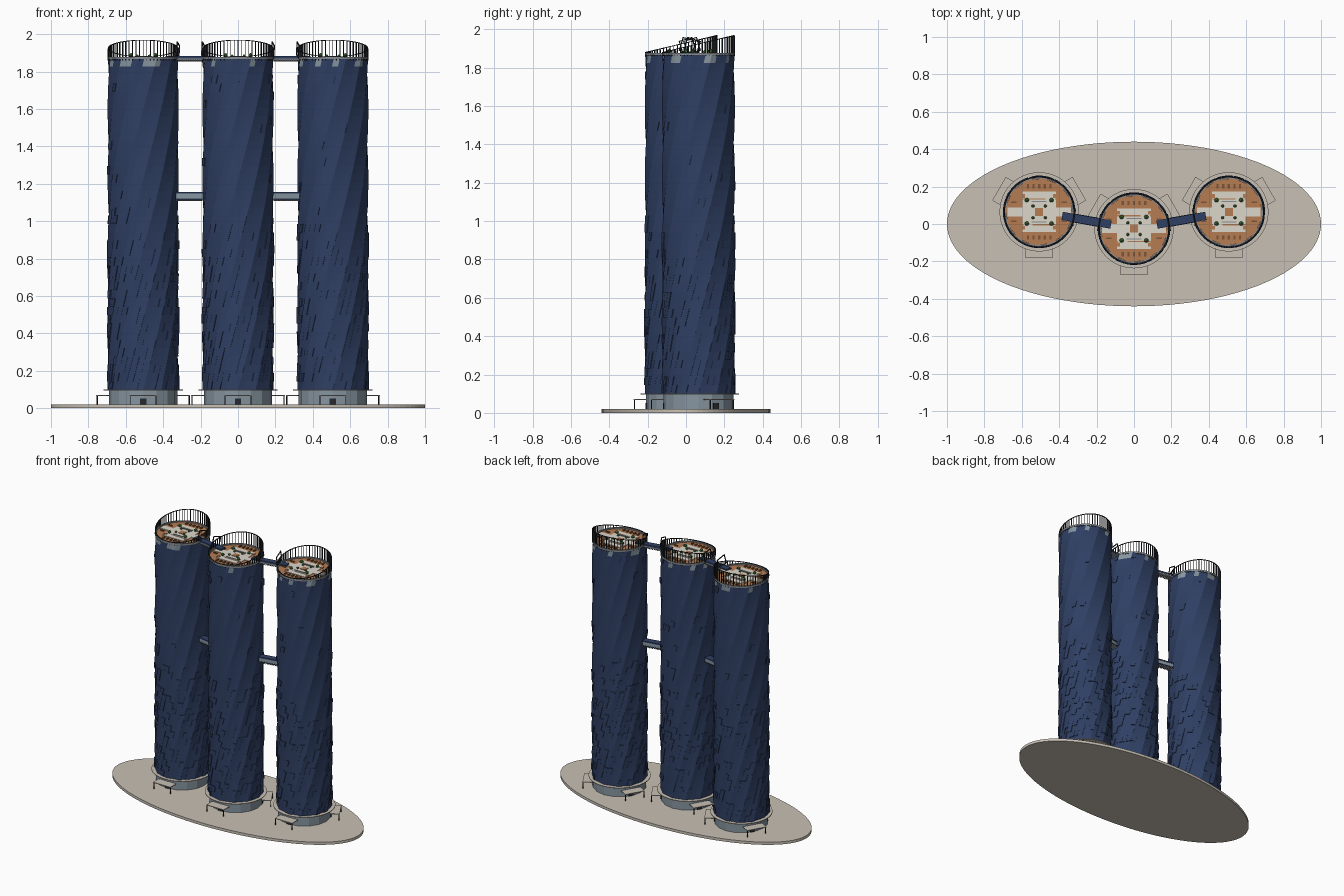
import bpy, bmesh, math, random
from math import pi, sin, cos
from mathutils import Matrix, Vector

if "Cube" in bpy.data.objects:
    bpy.data.objects.remove(bpy.data.objects["Cube"])

random.seed(4)
TOWERS = {"left": (-0.507, 0.065), "middle": (0.0, -0.025), "right": (0.507, 0.065)}
SIDES, R, TWIST = 12, 0.19, 1.4
Z0, Z1 = 0.1, 1.87


def mat(name, r, g, b):
    m = bpy.data.materials.new(name)
    m.diffuse_color = (r, g, b, 1)
    m.use_nodes = True
    m.node_tree.nodes["Principled BSDF"].inputs["Base Color"].default_value = m.diffuse_color
    return m


NAVY = mat("navy glass", 0.028, 0.05, 0.125)
STONE = mat("beige stone", 0.58, 0.53, 0.46)
LOBBY = mat("pale blue grey glass", 0.24, 0.30, 0.35)
METAL = mat("grey metal", 0.25, 0.27, 0.29)
DARK = mat("dark metal", 0.02, 0.022, 0.027)
WOOD = mat("orange wood", 0.46, 0.20, 0.085)
WHITE = mat("off white paving", 0.72, 0.68, 0.60)
GREEN = mat("leaf green", 0.08, 0.24, 0.05)
BROWN = mat("brown bench", 0.20, 0.09, 0.04)


def finish(bm, name, *mats):
    bmesh.ops.recalc_face_normals(bm, faces=bm.faces[:])
    me = bpy.data.meshes.new(name)
    bm.to_mesh(me)
    bm.free()
    for m in mats:
        me.materials.append(m)
    ob = bpy.data.objects.new(name, me)
    bpy.context.collection.objects.link(ob)
    return ob


def box(bm, c, size, frame=Matrix()):
    bmesh.ops.create_cube(bm, size=1, matrix=frame @ Matrix.Translation(c) @ Matrix.Diagonal((*size, 1)))


def disc(bm, r, z0, z1, n, frame=Matrix(), turn=0):
    m = frame @ Matrix.Translation((0, 0, (z0 + z1) / 2)) @ Matrix.Rotation(turn, 4, 'Z')
    bmesh.ops.create_cone(bm, cap_ends=True, segments=n, radius1=r, radius2=r, depth=z1 - z0, matrix=m)


def boxes(name, m, items, frame=Matrix()):
    bm = bmesh.new()
    for c, s in items:
        box(bm, c, s, frame)
    return finish(bm, name, m)


def ring(bm, r, w, h, zfun, n, c):
    # rectangular section ring whose height follows zfun(angle)
    loops = []
    for i in range(n):
        a = 2 * pi * i / n
        loops.append([bm.verts.new((c[0] + (r + dr) * cos(a), c[1] + (r + dr) * sin(a), zfun(a) + dz))
                      for dr, dz in ((0, 0), (w, 0), (w, h), (0, h))])
    for i in range(n):
        p, q = loops[i], loops[(i + 1) % n]
        for k in range(4):
            bm.faces.new((p[k], q[k], q[(k + 1) % 4], p[(k + 1) % 4]))


# oval plaza
bm = bmesh.new()
disc(bm, 1, 0, 0.02, 96, Matrix.Diagonal((1, 0.44, 1, 1)))
finish(bm, "plaza", STONE)


def tower_body(side, c):
    # twisted polygon shaft, with raised glass panels thinning out upward
    cols, rows, per = SIDES * 3, 40, 3
    bm = bmesh.new()
    grid = []
    for j in range(rows + 1):
        z = Z0 + (Z1 - Z0) * j / rows
        row = []
        for i in range(cols):
            k, t = divmod(i, per)
            a, b = [2 * pi * (k + d) / SIDES + TWIST * (z - Z0) for d in (0, 1)]
            p = Vector((cos(a), sin(a), 0)).lerp(Vector((cos(b), sin(b), 0)), t / per) * R
            row.append(bm.verts.new((c[0] + p.x, c[1] + p.y, z)))
        grid.append(row)
    raised = []
    for j in range(rows):
        chance = 0.36 if j < 12 else 0.36 - 0.30 * (j - 12) / 10 if j < 22 else 0.03
        for i in range(cols):
            i2 = (i + 1) % cols
            f = bm.faces.new((grid[j][i], grid[j][i2], grid[j + 1][i2], grid[j + 1][i]))
            if j == rows - 1 and random.random() < 0.3:
                f.material_index = 1
            elif random.random() < chance:
                raised.append(f)
    bm.normal_update()
    for f in bmesh.ops.extrude_discrete_faces(bm, faces=raised)["faces"]:
        a = f.calc_center_median() - Vector((c[0], c[1], 0))
        a.z = 0
        for v in f.verts:
            v.co += a.normalized() * 0.004
    finish(bm, side + "_tower_shaft", NAVY, LOBBY)


def tower_base(side, c):
    T = Matrix.Translation((*c, 0))
    bm = bmesh.new()
    disc(bm, 0.183, 0.02, 0.1, 16, T)
    finish(bm, side + "_lobby", LOBBY)
    bm = bmesh.new()
    disc(bm, 0.212, 0.096, 0.101, 48, T)
    finish(bm, side + "_lobby_ring_roof", STONE)
    # three entrances: front, back left, back right
    roofs, posts = bmesh.new(), bmesh.new()
    for a in (-pi / 2, pi / 6, 5 * pi / 6):
        F = T @ Matrix.Rotation(a, 4, 'Z')
        box(roofs, (0.214, 0, 0.069), (0.068, 0.145, 0.005), F)
        for y in (-0.069, 0.069):
            box(posts, (0.244, y, 0.044), (0.005, 0.005, 0.048), F)
        box(posts, (0.182, 0, 0.036), (0.008, 0.034, 0.032), F)
    finish(roofs, side + "_entrance_canopies", STONE)
    finish(posts, side + "_entrance_posts_and_doors", DARK)


def crown_top(a):
    return 1.922 + 0.044 * sin(a)


def tower_crown(side, c):
    T = Matrix.Translation((*c, 0))
    bm = bmesh.new()
    n = 60
    for i in range(n):
        a = 2 * pi * i / n
        h = crown_top(a) - 1.86
        box(bm, (0.186, 0, 1.86 + h / 2), (0.007, 0.003, h), T @ Matrix.Rotation(a, 4, 'Z'))
    ring(bm, 0.183, 0.006, 0.004, crown_top, n, c)
    finish(bm, side + "_crown_fins", DARK)
    bm = bmesh.new()
    ring(bm, 0.178, 0.012, 0.012, lambda a: 1.866, 48, c)
    finish(bm, side + "_parapet", METAL)


def tower_roof(side, c):
    T = Matrix.Translation((*c, 0))
    z = 1.87
    bm = bmesh.new()
    disc(bm, 0.182, 1.855, z, SIDES, T, TWIST * (Z1 - Z0))
    finish(bm, side + "_roof_deck", WOOD)
    # paving: central court with side and end strips
    pave = [((0, 0, z + 0.001), (0.18, 0.13, 0.004))]
    for s in (-1, 1):
        pave += [((s * 0.13, 0, z + 0.001), (0.08, 0.048, 0.004)),
                 ((0, s * 0.09, z + 0.001), (0.18, 0.035, 0.004)),
                 ((s * 0.06, s * 0.06, z + 0.0005), (0.05, 0.04, 0.004))]
    boxes(side + "_roof_paving", WHITE, pave, T)
    wood = [((0, 0, z + 0.003), (0.042, 0.042, 0.006))]
    bench = []
    for s in (-1, 1):
        wood += [((s * 0.085, 0.085 * t, z + 0.003), (0.02, 0.02, 0.006)) for t in (-1, 1)]
        bench += [((0.03 * t, s * 0.137, z + 0.004), (0.012, 0.022, 0.008)) for t in (-2, -1, 0, 1, 2)]
        bench += [((s * 0.135, 0.05 * t, z + 0.004), (0.03, 0.008, 0.008)) for t in (-1, 1)]
    boxes(side + "_wood_planters", WOOD, wood, T)
    boxes(side + "_benches", BROWN, bench, T)
    boxes(side + "_court_seats", METAL,
          [((0, s * 0.055, z + 0.004), (0.08, 0.006, 0.006)) for s in (-1, 1)], T)
    bm = bmesh.new()
    for sx in (-1, 1):
        for sy in (-1, 1):
            for d, r in ((0.066, 0.013), (0.033, 0.009)):
                M = T @ Matrix.Translation((sx * d, sy * d * 0.95, z + 0.006 + r * 0.8))
                bmesh.ops.create_icosphere(bm, subdivisions=1, radius=r, matrix=M)
    finish(bm, side + "_trees", GREEN)


for side, c in TOWERS.items():
    tower_body(side, c)
    tower_base(side, c)
    tower_crown(side, c)
    tower_roof(side, c)

# sky bridges, running along the line between tower centres
for side in ("left", "right"):
    a, b = Vector(TOWERS["middle"]), Vector(TOWERS[side])
    d = b - a
    L = d.length
    F = Matrix.Translation((*((a + b) / 2), 0)) @ Matrix.Rotation(math.atan2(d.y, d.x), 4, 'Z')
    # middle level: glazed box with navy roof and ribs underneath
    boxes(side + "_mid_bridge_glass", LOBBY, [((0, 0, 1.134), (0.17, 0.042, 0.026))], F)
    boxes(side + "_mid_bridge_roof_and_floor", NAVY,
          [((0, 0, 1.151), (0.17, 0.048, 0.008)), ((0, 0, 1.119), (0.17, 0.048, 0.005))], F)
    # roof level: thin deck reaching over both roofs
    boxes(side + "_roof_bridge", NAVY, [((0, 0, 1.877), (0.265, 0.044, 0.012))], F)
    boxes(side + "_roof_bridge_floor", METAL, [((0, 0, 1.866), (0.16, 0.04, 0.01))], F)
    boxes(side + "_bridge_ribs", METAL,
          [((-0.072 + 0.012 * i, 0, z), (0.004, 0.044, 0.008))
           for i in range(13) for z in (1.112, 1.857)], F)
    # tilted square portal frames at each end of the roof bridge
    bm = bmesh.new()
    for x in (-0.068, 0.068):
        for tilt in (0.3,):
            P = F @ Matrix.Translation((x, 0, 1.914)) @ Matrix.Rotation(tilt, 4, 'X')
            for s in (-1, 1):
                box(bm, (0, s * 0.035, 0), (0.006, 0.005, 0.075), P)
                box(bm, (0, 0, s * 0.035), (0.006, 0.075, 0.005), P)
    finish(bm, side + "_bridge_portals", DARK)
